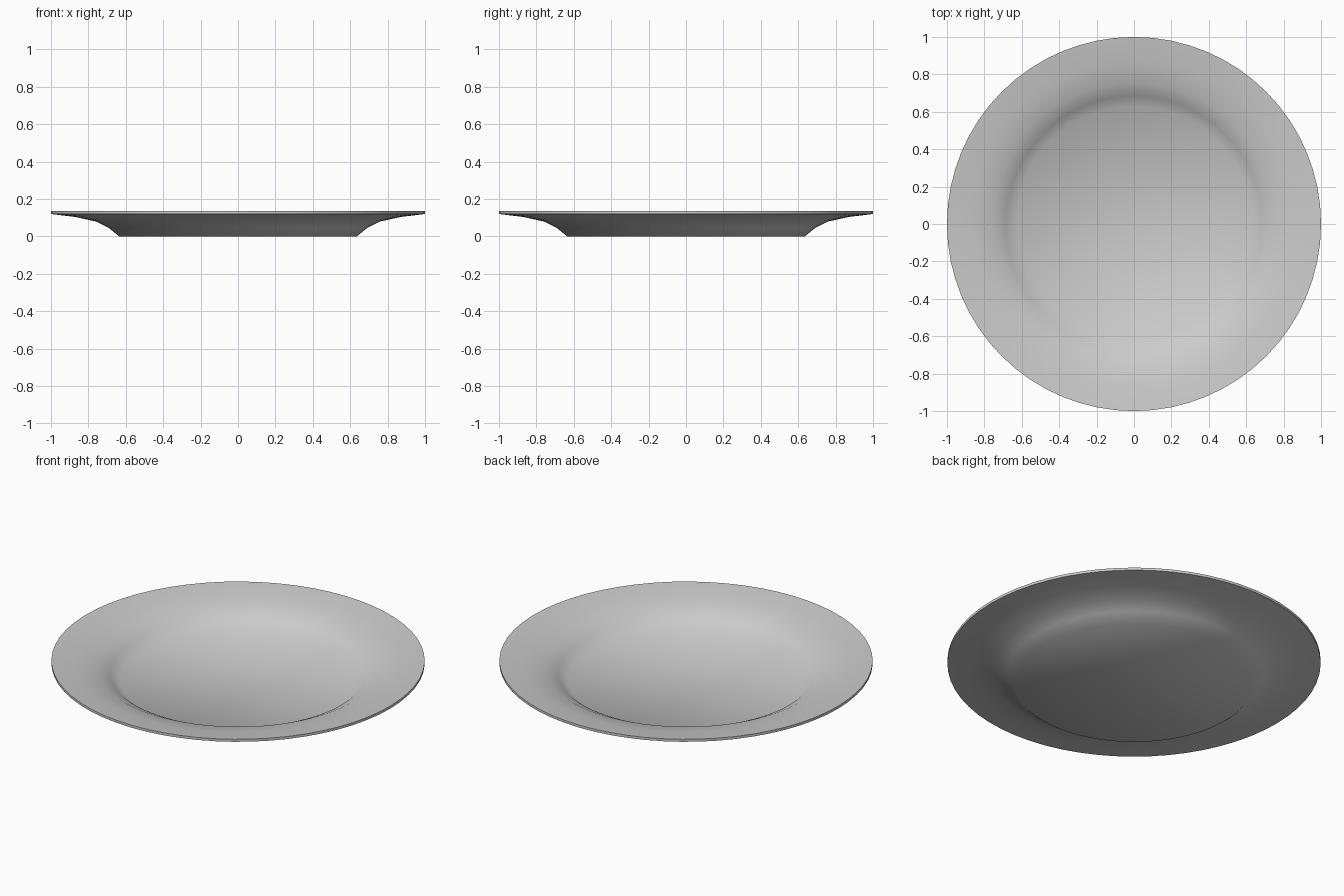
import bpy, bmesh, math

if "Cube" in bpy.data.objects:
    bpy.data.objects.remove(bpy.data.objects["Cube"])

# Plate cross-section (radius, height): underside centre, rim, then upper face back to centre
profile = [(0.635, 0.0), (0.69, 0.045), (0.76, 0.08), (0.87, 0.104), (1.0, 0.12),
           (1.0, 0.135), (0.87, 0.119), (0.755, 0.095), (0.685, 0.06), (0.63, 0.016)]
SEG = 64

bm = bmesh.new()
rings = []
for r, z in profile:
    rings.append([bm.verts.new((r * math.cos(2 * math.pi * i / SEG),
                                r * math.sin(2 * math.pi * i / SEG), z)) for i in range(SEG)])

# Curved wall and rim
for a, b in zip(rings, rings[1:]):
    for i in range(SEG):
        j = (i + 1) % SEG
        bm.faces.new((a[i], a[j], b[j], b[i]))

# Flat base and flat eating surface
bm.faces.new(rings[0])
bm.faces.new(rings[-1])
bmesh.ops.recalc_face_normals(bm, faces=bm.faces[:])

mesh = bpy.data.meshes.new("plate")
bm.to_mesh(mesh)
bm.free()
plate = bpy.data.objects.new("plate", mesh)
bpy.context.collection.objects.link(plate)

# Smooth body, crisp outer rim
bpy.context.view_layer.objects.active = plate
plate.select_set(True)
bpy.ops.object.shade_smooth_by_angle(angle=math.radians(50))
